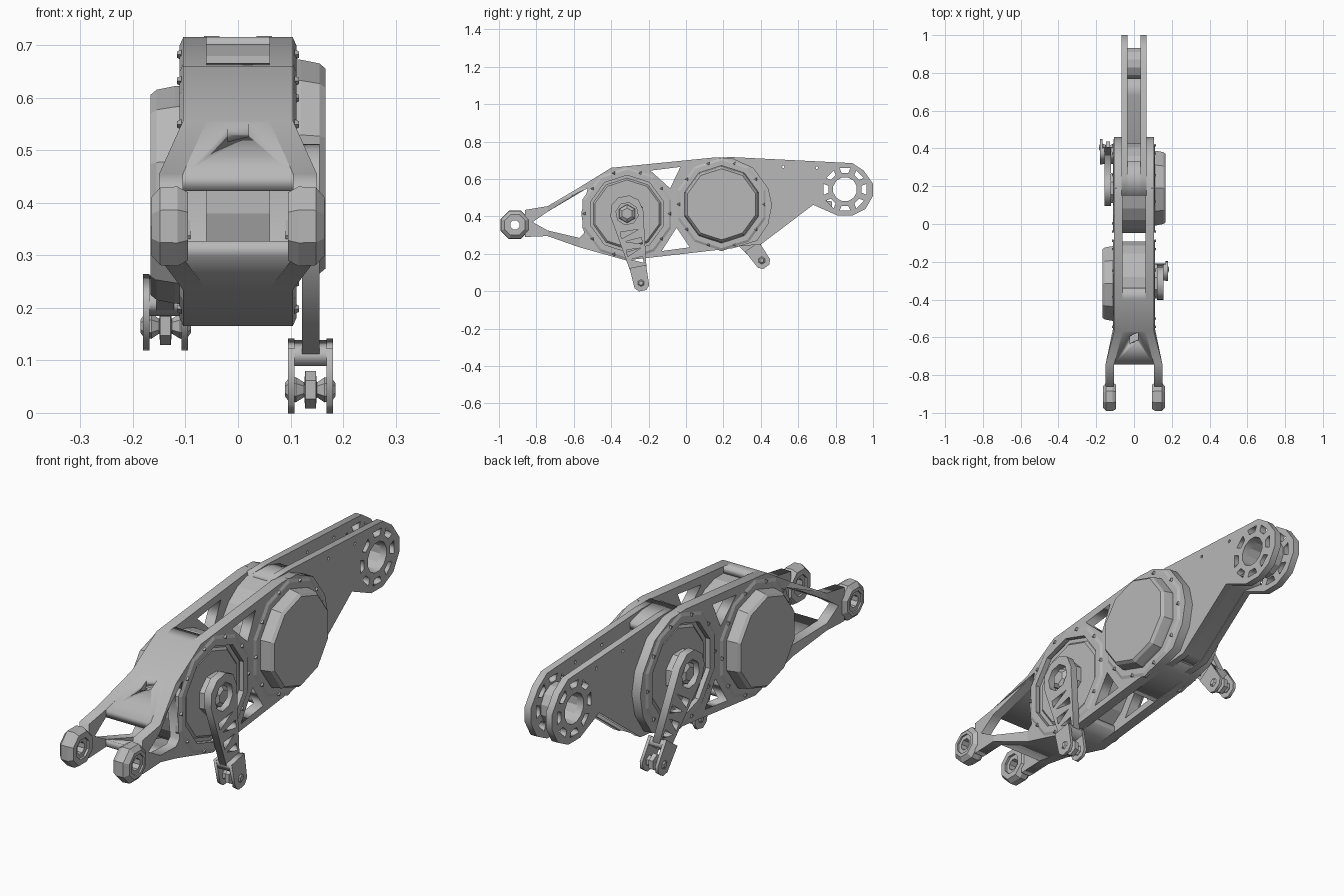
import bpy, bmesh
from math import sin, cos, pi, atan2, hypot

cube = bpy.data.objects.get("Cube")
if cube:
    bpy.data.objects.remove(cube)

grey = bpy.data.materials.new("light_grey")
grey.use_nodes = True
colour = (0.48, 0.48, 0.48, 1)
grey.diffuse_color = colour
grey.node_tree.nodes["Principled BSDF"].inputs["Base Color"].default_value = colour


def finish(name, mesh, mirror=False):
    ob = bpy.data.objects.new(name, mesh)
    bpy.context.collection.objects.link(ob)
    mesh.materials.clear()
    mesh.materials.append(grey)
    if mirror:
        ob.modifiers.new("Mirror", "MIRROR").use_mirror_merge = False
    return ob


def circle(c, r, n, turn=0.0):
    return [(c[0] + r * cos(2 * pi * (i + turn) / n),
             c[1] + r * sin(2 * pi * (i + turn) / n)) for i in range(n)]


def plate(name, loops, x0, x1, mirror=False):
    """Flat outline in y,z with holes, given thickness along x."""
    curve = bpy.data.curves.new(name, "CURVE")
    curve.dimensions = "2D"
    curve.fill_mode = "BOTH"
    curve.extrude = abs(x1 - x0) / 2
    for loop in loops:
        s = curve.splines.new("POLY")
        s.points.add(len(loop) - 1)
        for p, (u, v) in zip(s.points, loop):
            p.co = (u, v, 0, 1)
        s.use_cyclic_u = True
    tmp = bpy.data.objects.new(name, curve)
    bpy.context.collection.objects.link(tmp)
    deps = bpy.context.evaluated_depsgraph_get()
    mesh = bpy.data.meshes.new_from_object(tmp.evaluated_get(deps))
    bpy.data.objects.remove(tmp)
    for v in mesh.vertices:
        u, w, d = v.co
        v.co = (d + (x0 + x1) / 2, u, w)
    bm = bmesh.new()
    bm.from_mesh(mesh)
    bmesh.ops.remove_doubles(bm, verts=bm.verts, dist=0.0001)
    bmesh.ops.recalc_face_normals(bm, faces=bm.faces)
    bm.to_mesh(mesh)
    bm.free()
    return finish(name, mesh, mirror)


def lathe(name, c, profile, n, tube=False, mirror=False, side=1):
    """Turned part about the x direction; profile is (x, radius)."""
    bm = bmesh.new()
    rings = [[bm.verts.new((side * x, y, z)) for y, z in circle(c, r, n, 0.5)]
             for x, r in profile]
    pairs = list(zip(rings, rings[1:]))
    if tube:
        pairs.append((rings[-1], rings[0]))
    else:
        bm.faces.new(rings[0])
        bm.faces.new(rings[-1])
    for a, b in pairs:
        for i in range(n):
            j = (i + 1) % n
            bm.faces.new((a[i], a[j], b[j], b[i]))
    bmesh.ops.recalc_face_normals(bm, faces=bm.faces)
    mesh = bpy.data.meshes.new(name)
    bm.to_mesh(mesh)
    bm.free()
    return finish(name, mesh, mirror)


def skin(name, path, depth, half):
    """Cross panel following a y,z path between the side plates."""
    return plate(name, [path + [(y, z + depth) for y, z in reversed(path)]], -half, half)


def flare(ob):
    """Spread the front of a part outwards into the fork."""
    for v in ob.data.vertices:
        spread = 0.045 * min(1, max(0, (-0.57 - v.co.y) / 0.17))
        v.co.x += spread if v.co.x > 0 else -spread


FRONT, REAR = (-0.315, 0.415), (0.19, 0.465)
EYE, TAIL = (-0.915, 0.355), (0.85, 0.545)

# Side frames with motor openings and truss windows
outline = [(-0.86, 0.435), (-0.74, 0.455), (-0.57, 0.555), (-0.4, 0.66), (0.15, 0.715),
           (0.25, 0.71), (0.36, 0.66), (0.44, 0.55), (0.46, 0.46), (0.44, 0.36),
           (0.38, 0.27), (0.25, 0.23), (-0.32, 0.165), (-0.57, 0.235), (-0.74, 0.295),
           (-0.86, 0.29)]
front_window = [(-0.82, 0.37), (-0.74, 0.425), (-0.57, 0.53), (-0.525, 0.55),
                (-0.56, 0.42), (-0.545, 0.31), (-0.57, 0.285), (-0.74, 0.325)]
upper_window = [(-0.19, 0.645), (-0.03, 0.665), (-0.085, 0.55)]
lower_window = [(-0.13, 0.215), (0.02, 0.235), (-0.05, 0.34)]
flare(plate("side_frame", [outline, front_window, upper_window, lower_window,
                           circle(FRONT, 0.21, 10, 0.5), circle(REAR, 0.215, 10, 0.5)],
            0.06, 0.105, True))

# Top and bottom panels
top = skin("front_top_panel", [(-0.745, 0.452), (-0.57, 0.555), (-0.4, 0.66), (-0.34, 0.666)],
           -0.03, 0.062)
flare(top)
cutter = plate("panel_hole_cutter", [circle((-0.605, 0.53), 0.1, 4)], -0.02, 0.02)
for v in cutter.data.vertices:
    v.co.y = -0.605 + (v.co.y + 0.605) * 0.25 + v.co.x * 0.5
cut = top.modifiers.new("Hole", "BOOLEAN")
cut.operation, cut.object = "DIFFERENCE", cutter
cutter.hide_render = True
cutter.hide_set(True)
flare(skin("front_bottom_panel", [(-0.745, 0.297), (-0.57, 0.235), (-0.32, 0.165), (-0.2, 0.179)],
           0.03, 0.062))
skin("rear_top_panel", [(0.15, 0.715), (0.25, 0.712), (0.33, 0.69)], -0.03, 0.062)
skin("rear_bottom_panel", [(0.06, 0.212), (0.25, 0.23), (0.38, 0.265)], 0.03, 0.062)
skin("tail_web", [(0.34, 0.25), (0.4, 0.255), (0.68, 0.465), (0.78, 0.45)], 0.03, 0.04)

# Tail plates with a ring of slots around the bearing
tail = [(0.15, 0.715), (0.25, 0.717), (0.89, 0.685), (0.95, 0.645), (1.0, 0.575),
        (1.0, 0.51), (0.96, 0.44), (0.89, 0.405), (0.81, 0.405), (0.68, 0.462),
        (0.4, 0.25), (0.15, 0.23)]
slots = []
for i in range(8):
    a = 2 * pi * i / 8
    slots.append([(TAIL[0] + r * cos(a + t), TAIL[1] + r * sin(a + t))
                  for r, t in ((0.09, -0.2), (0.118, -0.25), (0.118, 0.25), (0.09, 0.2))])
pin_holes = [circle(p, 0.007, 6) for p in ((0.52, 0.665), (0.7, 0.66))]
plate("tail_plate", [tail, circle(TAIL, 0.065, 12, 0.5)] + slots + pin_holes, 0.035, 0.065, True)
lathe("tail_bearing", TAIL, [(-0.04, 0.065), (-0.04, 0.085), (0.04, 0.085), (0.04, 0.065)], 12, True)

# Fork eyes
lathe("fork_eye", EYE, [(0.095, 0.045), (0.095, 0.07), (0.115, 0.082), (0.148, 0.08),
                        (0.165, 0.06), (0.165, 0.045)], 8, True, True)
lathe("eye_bearing", EYE, [(0.105, 0.026), (0.105, 0.047), (0.158, 0.047), (0.158, 0.026)],
      8, True, True)


def crank(side, hub, tip):
    """Truss lever with a drum at the hub and a clevis at the tip."""
    dy, dz = tip[0] - hub[0], tip[1] - hub[1]
    a, length = atan2(dy, -dz), hypot(dy, dz)

    def place(pts):
        return [(hub[0] + u * cos(a) - v * sin(a), hub[1] + u * sin(a) + v * cos(a))
                for u, v in pts]

    def lever_plate(name, loops, x0, x1):
        return plate(name, [place(p) for p in loops], side * x0, side * x1)

    def half_width(v):
        return 0.062 + 0.13 * (v + 0.1)

    arm = [(-0.09, 0), (-0.075, 0.06), (-0.03, 0.093), (0.03, 0.093), (0.075, 0.06),
           (0.088, 0), (0.045, -0.3), (-0.045, -0.3)]
    holes = [circle((0, 0), 0.06, 8, 0.5)]
    s = 1
    for v in (-0.09, -0.14, -0.19, -0.24):
        w = half_width(v) - 0.008
        holes.append([(-s * w, v), (s * w * 0.8, v - 0.005), (-s * w, v - 0.036)])
        s = -s
    lever_plate("crank_arm", [arm] + holes, 0.122, 0.155)
    # Drum and hub cap
    lathe("crank_drum", hub, [(0.08, 0.09), (0.122, 0.085)], 8, side=side)
    lathe("crank_cap", hub, [(0.12, 0.05), (0.14, 0.048), (0.152, 0.03)], 6, side=side)
    # Clevis
    end = [(-0.045, 0.09), (0.045, 0.09), (0.04, -0.02), (0.02, -0.042), (-0.02, -0.042),
           (-0.04, -0.02)]
    fork = [(u, v - length) for u, v in end]
    for x0 in (0.095, 0.168):
        lever_plate("clevis_plate", [fork, circle((0, -length), 0.012, 6)], x0, x0 + 0.013)
    bridge = [(-0.043, 0.055), (0.043, 0.055), (0.043, 0.088), (-0.043, 0.088)]
    lever_plate("clevis_bridge", [[(u, v - length) for u, v in bridge]], 0.097, 0.179)
    lathe("clevis_pin", tip, [(0.089, 0.012), (0.095, 0.02), (0.11, 0.024), (0.126, 0.014),
                              (0.128, 0.036), (0.148, 0.036), (0.15, 0.014), (0.165, 0.024),
                              (0.18, 0.02), (0.186, 0.012)], 6, side=side)


# Motors, covers, flanges and cranks
for label, c, r, side, tip in (("front", FRONT, 0.225, 1, (-0.24, 0.044)),
                               ("rear", REAR, 0.24, -1, (0.405, 0.165))):
    lathe(label + "_motor", c, [(-0.085, r), (0.085, r)], 20)
    lathe(label + "_rotor", c, [(0.08, 0.195), (0.095, 0.18), (0.095, 0.13)], 10, side=side)
    lathe(label + "_cover", c, [(0.08, 0.21), (0.12, 0.207), (0.155, 0.2), (0.167, 0.19)],
          10, side=-side)
    lathe(label + "_flange", c, [(0.09, 0.205), (0.09, 0.25), (0.104, 0.25), (0.111, 0.235),
                                 (0.111, 0.205)], 10, True, True)
    for p in circle(c, 0.228, 10):
        lathe(label + "_flange_bolt", p, [(0.108, 0.011), (0.116, 0.007)], 3, mirror=True)
    crank(side, c, tip)
